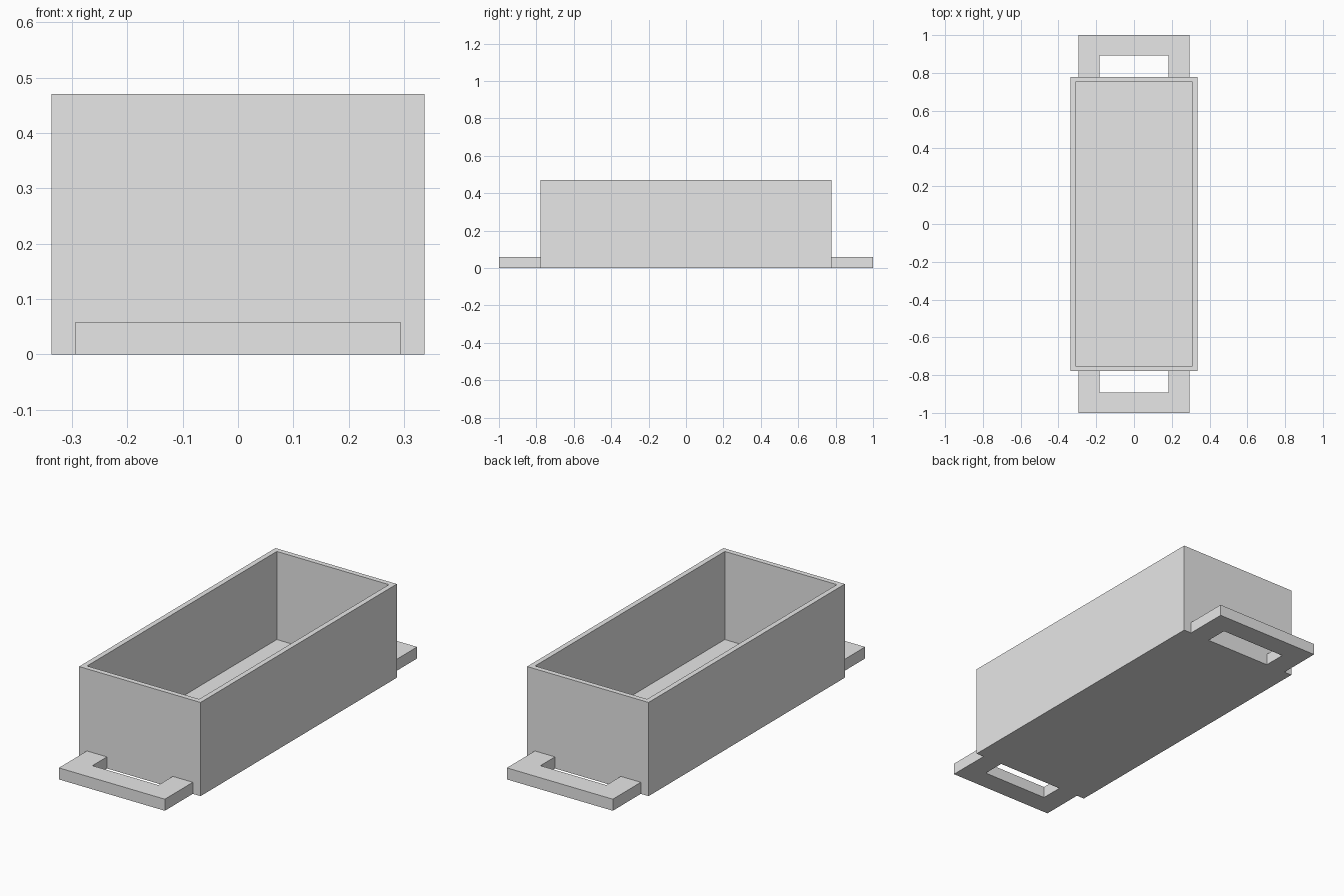
import bpy
import bmesh

default_cube = bpy.data.objects.get("Cube")
if default_cube:
    bpy.data.objects.remove(default_cube, do_unlink=True)

# Overall dimensions
HALF_X, HALF_Y, HEIGHT = 0.337, 0.778, 0.47
WALL, FLOOR = 0.026, 0.028
GRIP_X, GRIP_Y, GRIP_HEIGHT = 0.294, 1.0, 0.058
SLOT_X, SLOT_Y = 0.183, 0.893

grey = bpy.data.materials.new("plain grey")
grey.use_nodes = True
colour = (0.8, 0.8, 0.8, 1)
grey.diffuse_color = colour
grey.node_tree.nodes["Principled BSDF"].inputs["Base Color"].default_value = colour


def finish(bm, name):
    bmesh.ops.recalc_face_normals(bm, faces=bm.faces[:])
    mesh = bpy.data.meshes.new(name)
    bm.to_mesh(mesh)
    bm.free()
    mesh.materials.append(grey)
    obj = bpy.data.objects.new(name, mesh)
    bpy.context.collection.objects.link(obj)
    return obj


def extrude(bm, face, dz):
    new = bmesh.ops.extrude_face_region(bm, geom=[face])["geom"]
    verts = [g for g in new if isinstance(g, bmesh.types.BMVert)]
    bmesh.ops.translate(bm, verts=verts, vec=(0, 0, dz))


# Open box: inset the top face for the rim, then sink it to the inner floor
bm = bmesh.new()
bmesh.ops.create_cube(bm, size=1)
bmesh.ops.scale(bm, verts=bm.verts[:], vec=(2 * HALF_X, 2 * HALF_Y, HEIGHT))
bmesh.ops.translate(bm, verts=bm.verts[:], vec=(0, 0, HEIGHT / 2))
top = max(bm.faces, key=lambda f: f.calc_center_median().z)
bmesh.ops.inset_region(bm, faces=[top], thickness=WALL, use_even_offset=True)
bmesh.ops.translate(bm, verts=bmesh.ops.extrude_discrete_faces(
    bm, faces=[top])["faces"][0].verts[:], vec=(0, 0, FLOOR - HEIGHT))
finish(bm, "open_box")

# U-shaped carrying handles at both ends
for side, name in ((-1, "front_handle"), (1, "back_handle")):
    half = [(GRIP_X, HALF_Y), (GRIP_X, GRIP_Y)]
    slot = [(SLOT_X, SLOT_Y), (SLOT_X, HALF_Y)]
    outline = half + [(-x, y) for x, y in reversed(half)]
    outline += [(-x, y) for x, y in reversed(slot)] + slot
    bm = bmesh.new()
    base = bm.faces.new([bm.verts.new((x, side * y, 0)) for x, y in outline])
    extrude(bm, base, GRIP_HEIGHT)
    finish(bm, name)
